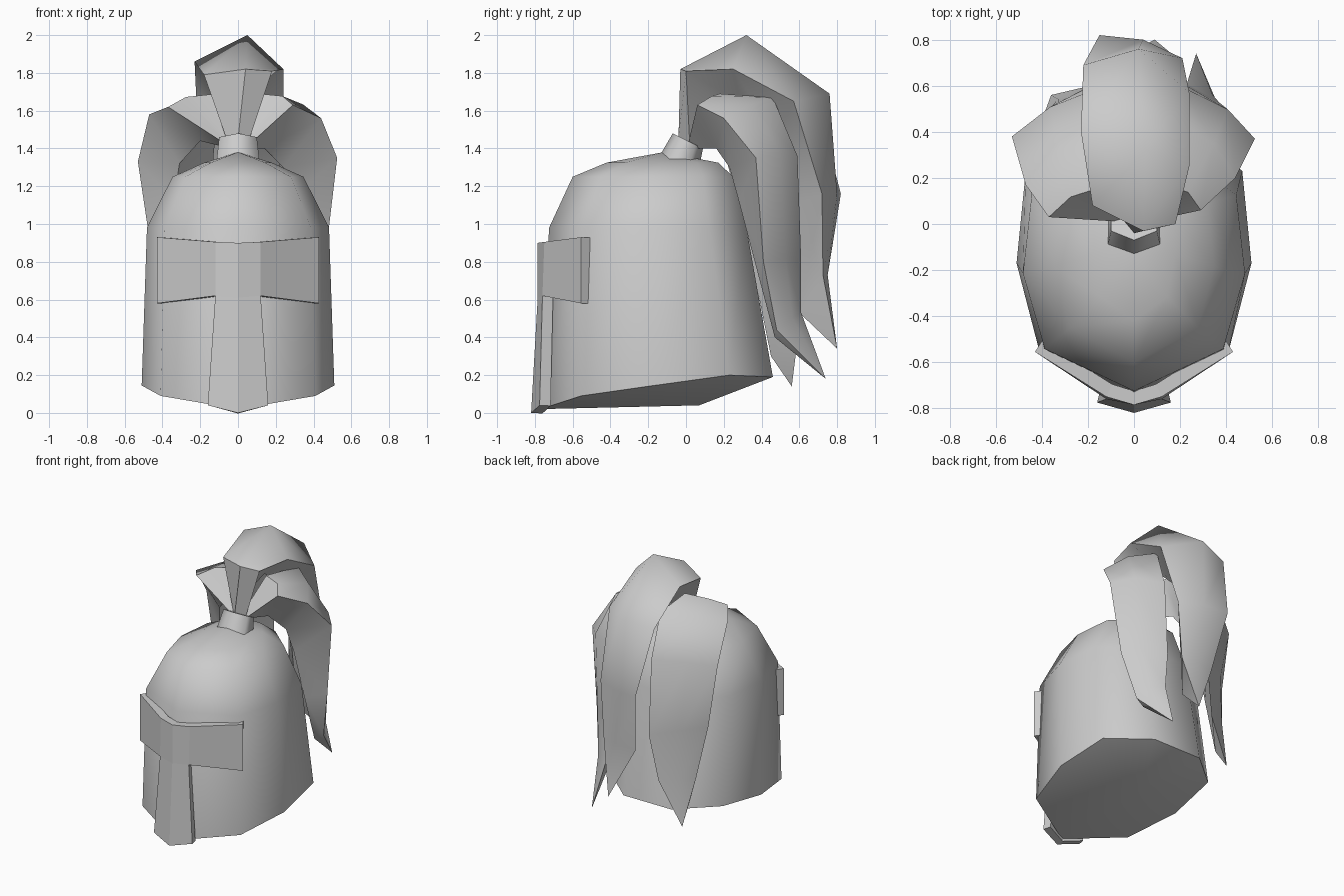
import bpy, math

if "Cube" in bpy.data.objects:
    bpy.data.objects.remove(bpy.data.objects["Cube"])


def make(name, verts, faces, angle=40):
    me = bpy.data.meshes.new(name)
    me.from_pydata(verts, [], faces)
    me.update()
    ob = bpy.data.objects.new(name, me)
    bpy.context.collection.objects.link(ob)
    bpy.ops.object.select_all(action='DESELECT')
    ob.select_set(True)
    bpy.context.view_layer.objects.active = ob
    if angle:
        bpy.ops.object.shade_smooth_by_angle(angle=math.radians(angle))
    return ob


# Helmet shell: nine-sided outline with a front keel, slanted rim, domed top
half = [(0, -.77, .02), (.41, -.555, .09), (.51, -.17, .145), (.47, .23, .20), (.20, .46, .19)]
outline = half + [(-x, y, z) for x, y, z in half[:0:-1]]
n = len(outline)
verts = list(outline)
for sx, front, back, z in [(.945, -.725, .32, .98), (.68, -.60, .25, 1.25), (.35, -.42, .17, 1.325)]:
    for x, y, _ in outline:
        verts.append((x * sx, front + (y + .77) / 1.23 * (back - front), z))
faces = [(r * n + i, r * n + (i + 1) % n, (r + 1) * n + (i + 1) % n, (r + 1) * n + i)
         for r in range(3) for i in range(n)]
verts += [(0, -.12, 1.38), (0, .07, .04)]
faces += [(3 * n + i, 3 * n + (i + 1) % n, 4 * n) for i in range(n)]
faces += [((i + 1) % n, i, 4 * n + 1) for i in range(n)]
make("helmet_shell", verts, faces, 60)

# T-shaped brow and nose guard: half profile, mirrored and thickened, flat faces
guard = make("brow_and_nose_guard",
             [(0, -.785, .90), (.12, -.75, .905), (.43, -.555, .93),
              (.43, -.555, .58), (.12, -.76, .62), (0, -.785, .61),
              (0, -.82, 0), (.16, -.775, .04)],
             [(0, 5, 4, 1), (1, 4, 3, 2), (5, 6, 7, 4)], 0)
mirror = guard.modifiers.new("mirror", 'MIRROR')
mirror.use_clip = True
solid = guard.modifiers.new("thickness", 'SOLIDIFY')
solid.thickness = .06
solid.offset = -1

# Tilted six-sided plume socket
verts = []
for cy, cz, rx, ry, rz in [(-.035, 1.33, .13, .105, .03), (.01, 1.44, .115, .08, .04)]:
    for i in range(6):
        a = i * math.pi / 3
        verts.append((rx * math.sin(a), cy - ry * math.cos(a), cz + rz * math.cos(a)))
make("plume_socket", verts,
     [(i, (i + 1) % 6, 6 + (i + 1) % 6, 6 + i) for i in range(6)]
     + [tuple(range(5, -1, -1)), tuple(range(6, 12))], 65)


def strand(name, *paths):
    """Closed strand skinned around four lengthwise edge paths, joined at the tip."""
    k, m = len(paths[0]), len(paths)
    faces = [(p * k + i, p * k + i + 1, (p + 1) % m * k + i + 1, (p + 1) % m * k + i)
             for p in range(m) for i in range(k - 1)]
    make(name, sum(paths, []), faces, 0)
    bpy.ops.object.mode_set(mode='EDIT')
    bpy.ops.mesh.select_all(action='SELECT')
    bpy.ops.mesh.remove_doubles(threshold=.001)
    bpy.ops.mesh.normals_make_consistent(inside=False)
    bpy.ops.object.mode_set(mode='OBJECT')
    bpy.ops.object.shade_smooth_by_angle(angle=math.radians(55))


# Central plume strand: left edge, spine, right edge, underside keel
tip = (.09, .80, .34)
strand("centre_plume",
       [(-.05, .02, 1.42), (-.18, .08, 1.79), (-.23, .40, 1.86), (-.22, .69, 1.65),
        (-.15, .82, 1.16), (-.08, .72, .70), tip],
       [(0, -.04, 1.45), (.04, -.03, 1.82), (.05, .32, 2.0), (.02, .76, 1.69),
        (.04, .80, 1.16), (.05, .75, .73), tip],
       [(.05, .02, 1.42), (.18, .0, 1.81), (.24, .25, 1.82), (.24, .57, 1.65),
        (.21, .72, 1.16), (.18, .725, .73), tip],
       [(0, .05, 1.40), (.02, .16, 1.60), (.02, .29, 1.64), (.02, .48, 1.46),
        (.03, .585, 1.10), (.07, .60, .53), tip])


# Side plume strands: front edge, bulging middle, back edge, underside keel
def side_plume(name, front, back, keel, sign):
    mid = []
    for i, (a, b) in enumerate(zip(front, back)):
        bulge = .035 if 0 < i < len(front) - 1 else 0
        mid.append(((a[0] + b[0]) / 2 + bulge, (a[1] + b[1]) / 2 + bulge * .5,
                    (a[2] + b[2]) / 2 + bulge * .5))
    strand(name, *[[(sign * x, y, z) for x, y, z in path] for path in (front, mid, back, keel)])


side_plume("right_plume",
           [(.06, .01, 1.42), (.29, .06, 1.63), (.44, .20, 1.56), (.525, .37, 1.35),
            (.46, .41, .80), (.38, .48, .44), (.27, .74, .18)],
           [(.02, .04, 1.45), (.11, .18, 1.69), (.18, .46, 1.67), (.22, .59, 1.36),
            (.21, .61, .80), (.23, .61, .53), (.27, .74, .18)],
           [(.04, .04, 1.40), (.14, .16, 1.40), (.24, .23, 1.30), (.27, .28, 1.12),
            (.29, .38, .74), (.31, .47, .40), (.27, .74, .18)], 1)
side_plume("left_plume",
           [(.06, .01, 1.42), (.37, .03, 1.62), (.47, .17, 1.58), (.53, .38, 1.33),
            (.46, .39, .86), (.40, .45, .48), (.36, .56, .14)],
           [(.02, .04, 1.45), (.11, .17, 1.69), (.10, .45, 1.65), (.13, .60, 1.36),
            (.13, .63, .80), (.19, .60, .46), (.36, .56, .14)],
           [(.04, .04, 1.40), (.20, .17, 1.44), (.31, .22, 1.32), (.34, .27, 1.12),
            (.33, .36, .74), (.35, .45, .30), (.36, .56, .14)], -1)
